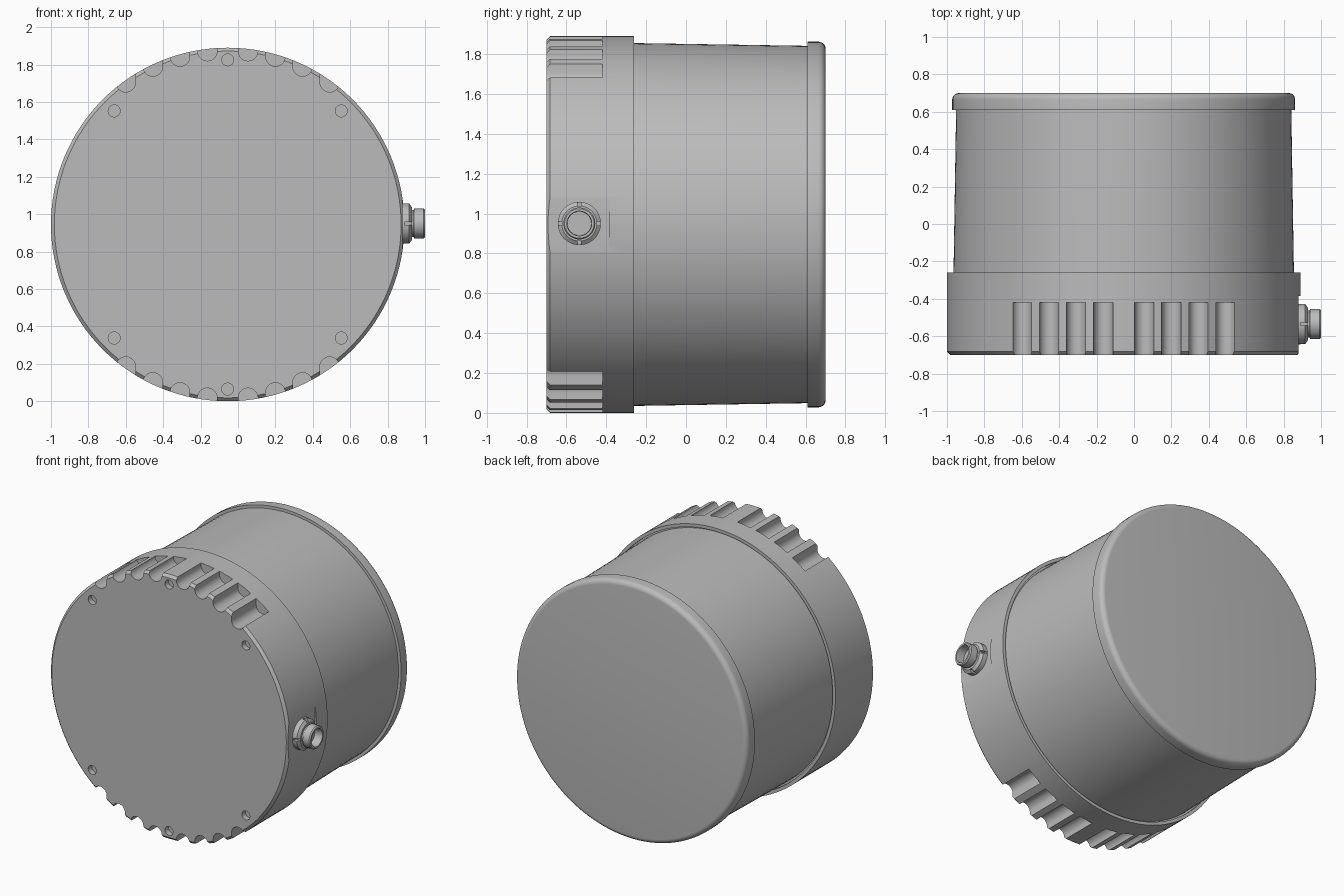
import bpy, bmesh, math
from mathutils import Matrix, Vector

if "Cube" in bpy.data.objects:
    bpy.data.objects.remove(bpy.data.objects["Cube"])

CX, CZ, R = -0.055, 0.945, 0.945
FRONT, SPLIT, BACK = -0.70, -0.26, 0.70
ALONG_Y = Matrix.Rotation(-math.pi / 2, 4, 'X')
ALONG_X = Matrix.Rotation(math.pi / 2, 4, 'Y')

grey = bpy.data.materials.new("housing grey")
grey.use_nodes = True
grey.diffuse_color = (0.5, 0.5, 0.5, 1)
grey.node_tree.nodes["Principled BSDF"].inputs["Base Color"].default_value = (0.5, 0.5, 0.5, 1)


def make_object(name, bm):
    bmesh.ops.recalc_face_normals(bm, faces=bm.faces)
    mesh = bpy.data.meshes.new(name)
    bm.to_mesh(mesh)
    bm.free()
    mesh.materials.append(grey)
    obj = bpy.data.objects.new(name, mesh)
    bpy.context.collection.objects.link(obj)
    return obj


def activate(obj):
    bpy.ops.object.select_all(action='DESELECT')
    obj.select_set(True)
    bpy.context.view_layer.objects.active = obj


def smooth(obj):
    activate(obj)
    bpy.ops.object.shade_smooth_by_angle(angle=math.radians(30))


def lathe(name, profile, matrix, steps):
    """Solid of revolution from (distance along axis, radius) points."""
    bm = bmesh.new()
    rings = [[bm.verts.new(matrix @ Vector((r * math.cos(a), r * math.sin(a), d)))
              for a in (2 * math.pi * i / steps for i in range(steps))]
             for d, r in profile]
    for lower, upper in zip(rings, rings[1:]):
        for i in range(steps):
            j = (i + 1) % steps
            bm.faces.new((lower[i], lower[j], upper[j], upper[i]))
    bm.faces.new(rings[0])
    bm.faces.new(rings[-1])
    return make_object(name, bm)


def add_box(bm, low, high):
    size = [b - a for a, b in zip(low, high)]
    mid = [(a + b) / 2 for a, b in zip(low, high)]
    bmesh.ops.create_cube(bm, size=1, matrix=Matrix.Translation(mid) @ Matrix.Diagonal((*size, 1)))


def add_prism(bm, points, y0, y1):
    """Extrude an (x, z) outline between two y positions."""
    near = [bm.verts.new((x, y0, z)) for x, z in points]
    far = [bm.verts.new((x, y1, z)) for x, z in points]
    bm.faces.new(near)
    bm.faces.new(far)
    for i in range(len(points)):
        j = (i + 1) % len(points)
        bm.faces.new((near[i], near[j], far[j], far[i]))


def cut(obj, bm):
    cutter = make_object("cutter", bm)
    cutter.hide_render = True
    mod = obj.modifiers.new("cut", 'BOOLEAN')
    mod.object, mod.operation, mod.solver = cutter, 'DIFFERENCE', 'EXACT'
    activate(obj)
    bpy.ops.object.modifier_apply(modifier=mod.name)
    bpy.data.objects.remove(cutter)


axis = Matrix.Translation((CX, 0, CZ)) @ ALONG_Y

# Base ring: chamfered front, shallow groove where the body enters
base = lathe("base", [(FRONT, R - 0.018), (FRONT + 0.018, R), (SPLIT, R),
                      (SPLIT, 0.922), (SPLIT - 0.02, 0.922)], axis, 128)
bm = bmesh.new()

# Grip scallops along the top and bottom
for side in (1, -1):
    for offset in (0.109, 0.255, 0.4, 0.545):
        for x in (offset, -offset):
            height = math.sqrt(R * R - x * x) - 0.012
            arc = [(x + 0.052 * math.cos(a), height + 0.052 * math.sin(a))
                   for a in (math.pi + math.pi * i / 14 for i in range(15))]
            outline = arc + [(x + 0.052, height + 0.15), (x - 0.052, height + 0.15)]
            add_prism(bm, [(CX + px, CZ + side * pz) for px, pz in outline], FRONT - 0.05, -0.42)

# Screw holes in the front face
for x, z in ((0.607, 0.607), (-0.607, 0.607), (0, 0.88)):
    for side in (1, -1):
        bmesh.ops.create_cone(bm, cap_ends=True, segments=24, radius1=0.032, radius2=0.032, depth=0.08,
                              matrix=Matrix.Translation((CX + x, FRONT, CZ + side * z)) @ ALONG_Y)

# Flat seat for the connector
add_box(bm, (0.88, FRONT - 0.05, 0.7), (1.1, -0.385, 1.2))
cut(base, bm)
smooth(base)

# Tapered body
smooth(lathe("body", [(SPLIT - 0.03, 0.91), (SPLIT, 0.91), (0.62, 0.896)], axis, 128))

# Rounded back cap
fillet = [(BACK - 0.035 + 0.035 * math.sin(a), 0.882 + 0.035 * math.cos(a))
          for a in (math.pi / 2 * i / 6 for i in range(7))]
smooth(lathe("back_cap", [(0.61, 0.917)] + fillet, axis, 128))

# Connector nut with notched rim
plug = Matrix.Translation((0, -0.535, 0.95)) @ ALONG_X
nut = lathe("connector_nut", [(0.87, 0.108), (0.915, 0.108), (0.93, 0.088)], plug, 48)
bm = bmesh.new()
for dy, dz in ((1, 0), (-1, 0), (0, 1), (0, -1)):
    y, z = -0.535 + dy * 0.11, 0.95 + dz * 0.11
    hy, hz = (0.024, 0.009) if dy else (0.009, 0.024)
    add_box(bm, (0.89, y - hy, z - hz), (0.95, y + hy, z + hz))
cut(nut, bm)
smooth(nut)

# Hollow connector barrel
smooth(lathe("connector_barrel", [(0.92, 0.072), (0.938, 0.072), (0.942, 0.08), (0.992, 0.08), (1.0, 0.074),
                                  (1.0, 0.062), (0.94, 0.06)], plug, 48))
